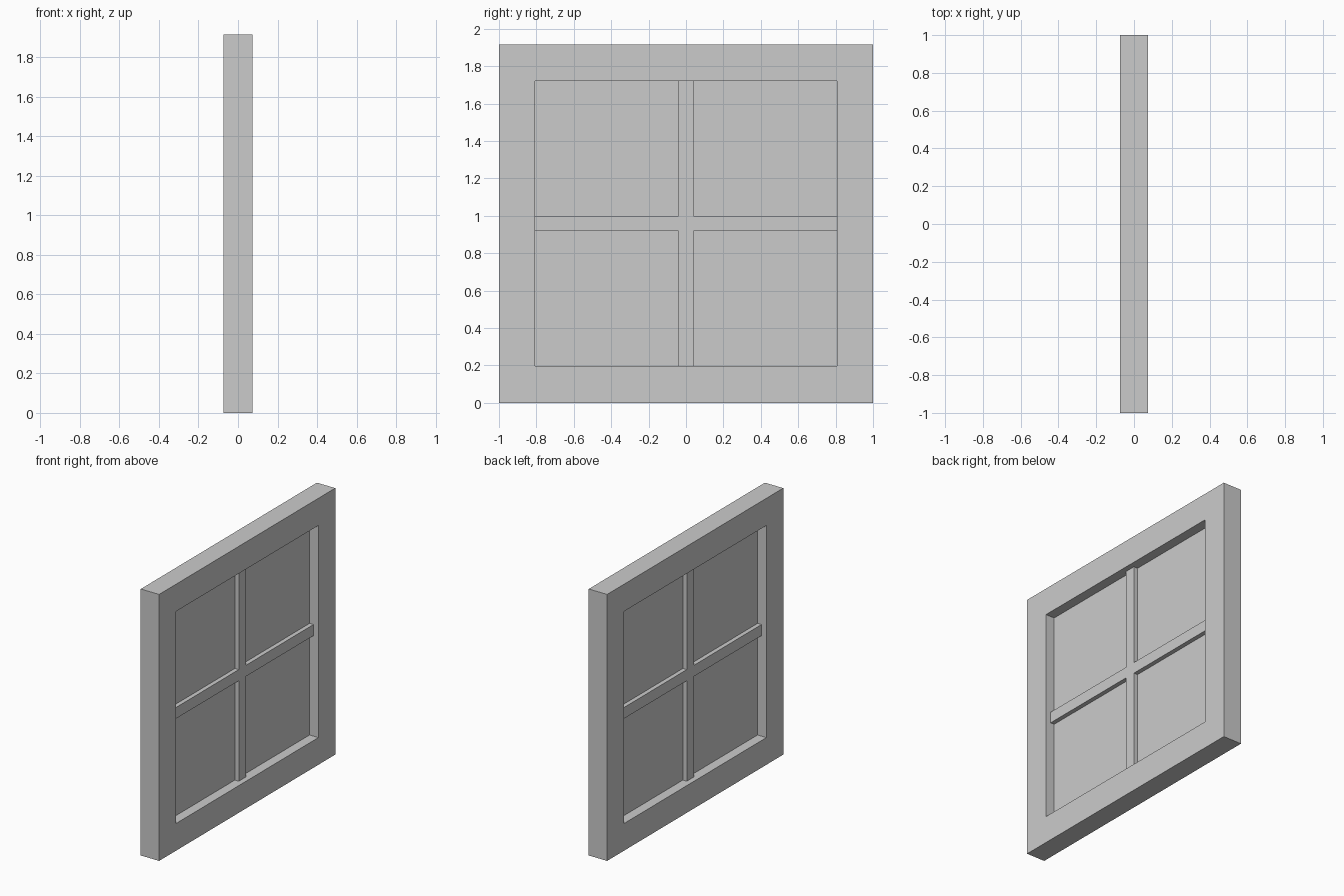
import bpy
import bmesh

if "Cube" in bpy.data.objects:
    bpy.data.objects.remove(bpy.data.objects["Cube"])

HALF_W, HEIGHT, DEPTH = 1.0, 1.915, 0.146     # outer frame
IN_W, IN_H = 0.808, 0.762                     # half sizes of the opening
BAR, BAR_DEPTH = 0.04, 0.068                  # glazing bar half width, depth
PANE_DEPTH = 0.006
MID = HEIGHT / 2


def rect(w, h):
    return [(-w, -h), (w, -h), (w, h), (-w, h)]


def extrude_faces(name, points, faces, depth):
    """Extrude flat (y, z) faces along x, centred on x = 0 and z = MID."""
    bm = bmesh.new()
    verts = [bm.verts.new((-depth / 2, y, z + MID)) for y, z in points]
    flat = [bm.faces.new([verts[i] for i in f]) for f in faces]
    new = bmesh.ops.extrude_face_region(bm, geom=flat, use_keep_orig=True)["geom"]
    moved = [g for g in new if isinstance(g, bmesh.types.BMVert)]
    bmesh.ops.translate(bm, verts=moved, vec=(depth, 0, 0))
    bmesh.ops.recalc_face_normals(bm, faces=bm.faces)
    mesh = bpy.data.meshes.new(name)
    bm.to_mesh(mesh)
    bm.free()
    obj = bpy.data.objects.new(name, mesh)
    bpy.context.collection.objects.link(obj)
    return obj


# Outer frame: mitred ring
ring = [(i, (i + 1) % 4, 4 + (i + 1) % 4, 4 + i) for i in range(4)]
extrude_faces("window_frame", rect(HALF_W, MID) + rect(IN_W, IN_H), ring, DEPTH)

# Glazing bars: one cross shape
quarter = [(IN_W, BAR), (BAR, BAR), (BAR, IN_H)]
cross = []
for sy, sz in ((1, 1), (-1, 1), (-1, -1), (1, -1)):
    corner = [(sy * y, sz * z) for y, z in quarter]
    cross += corner if sy * sz > 0 else corner[::-1]
extrude_faces("glazing_bars", cross, [range(12)], BAR_DEPTH)

# Glass pane
extrude_faces("glass_pane", rect(IN_W, IN_H), [range(4)], PANE_DEPTH)
